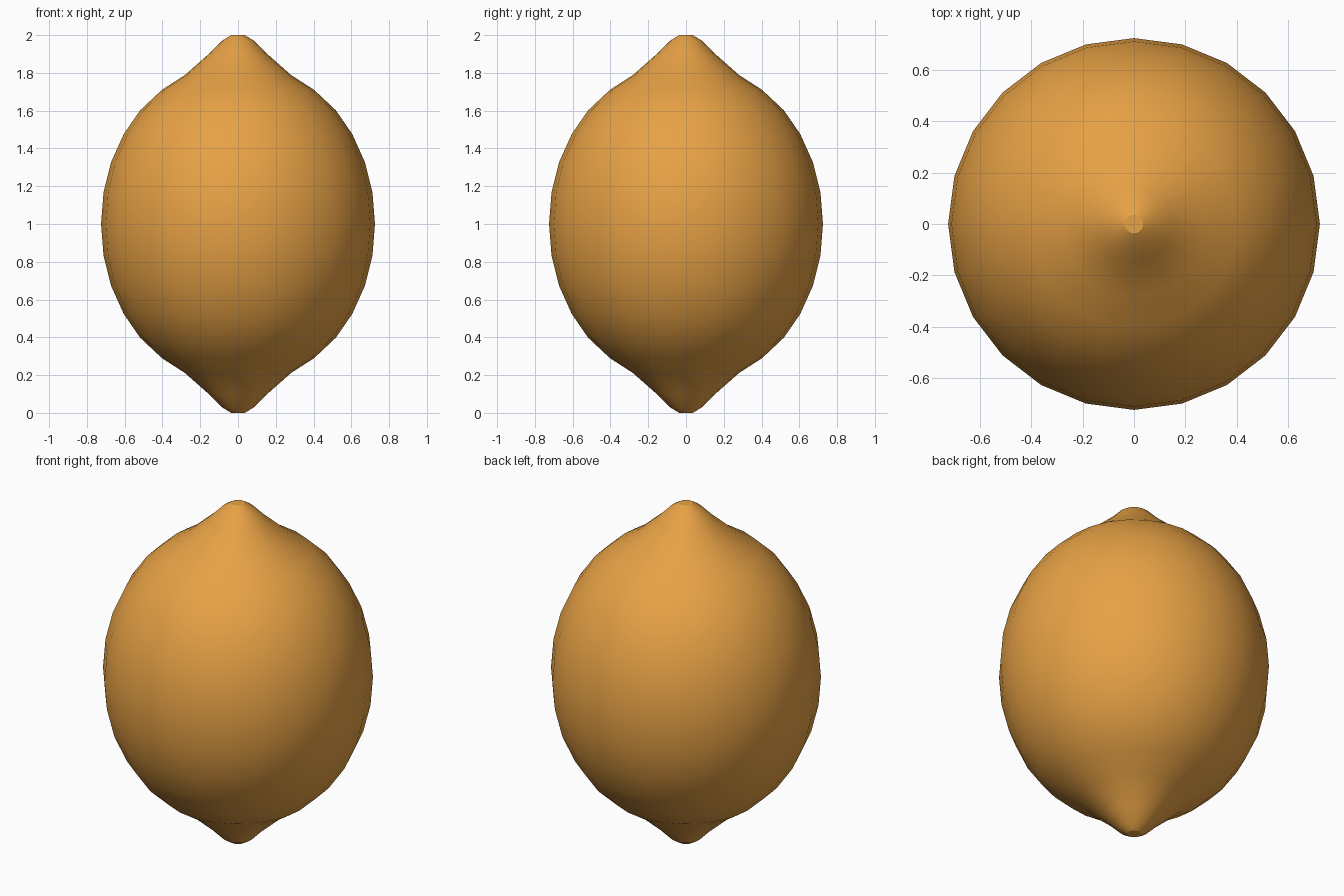
import bpy, bmesh
from math import cos, sin, pi, radians

if "Cube" in bpy.data.objects:
    bpy.data.objects.remove(bpy.data.objects["Cube"])

SIDES = 24

# upper half of the lemon outline: (radius, height above the middle)
half = [(0.725, 0.0), (0.712, 0.166), (0.672, 0.327), (0.605, 0.476),
        (0.518, 0.602), (0.403, 0.71), (0.282, 0.788), (0.148, 0.906),
        (0.085, 0.97), (0.036, 1.0)]
# mirror it to get the full bottom-to-top profile
profile = [(r, 1 - h) for r, h in reversed(half[1:])] + [(r, 1 + h) for r, h in half]

# revolve the profile around z
bm = bmesh.new()
rings = [[bm.verts.new((r * cos(2 * pi * i / SIDES), r * sin(2 * pi * i / SIDES), z))
          for i in range(SIDES)] for r, z in profile]
for low, high in zip(rings, rings[1:]):
    for i in range(SIDES):
        j = (i + 1) % SIDES
        bm.faces.new((low[i], low[j], high[j], high[i]))

# small flat tips
bm.faces.new(rings[-1])
bm.faces.new(list(reversed(rings[0])))

mesh = bpy.data.meshes.new("lemon")
bm.to_mesh(mesh)
bm.free()
lemon = bpy.data.objects.new("lemon", mesh)
bpy.context.collection.objects.link(lemon)

# orange-yellow skin
skin = bpy.data.materials.new("skin")
skin.diffuse_color = (0.8, 0.36, 0.06, 1)
skin.use_nodes = True
skin.node_tree.nodes["Principled BSDF"].inputs["Base Color"].default_value = skin.diffuse_color
mesh.materials.append(skin)

# smooth body, sharp rim at the tips
bpy.context.view_layer.objects.active = lemon
lemon.select_set(True)
bpy.ops.object.shade_smooth_by_angle(angle=radians(30))
